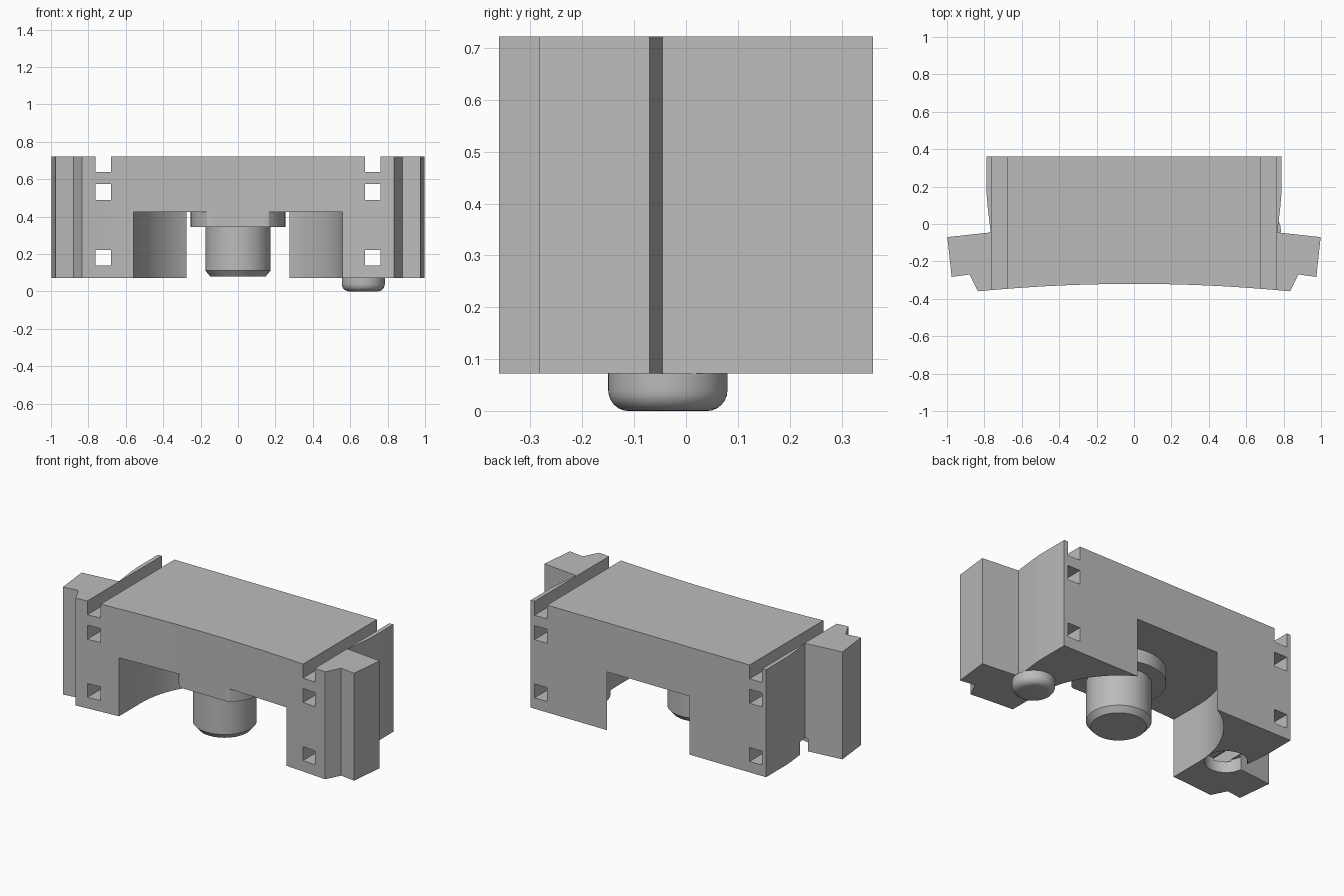
import bpy, bmesh, math
from math import cos, sin, pi, radians

cube = bpy.data.objects.get("Cube")
if cube:
    bpy.data.objects.remove(cube, do_unlink=True)

grey = bpy.data.materials.new("plain_grey")
grey.use_nodes = True
COLOUR = (0.5, 0.5, 0.5, 1)
grey.diffuse_color = COLOUR
grey.node_tree.nodes["Principled BSDF"].inputs["Base Color"].default_value = COLOUR

BOTTOM, TOP, BACK = 0.072, 0.722, 0.36
HUB_Y, PEG_X, PEG_Y = -0.127, 0.67, -0.035


def finish(name, bm):
    bmesh.ops.recalc_face_normals(bm, faces=bm.faces)
    mesh = bpy.data.meshes.new(name)
    bm.to_mesh(mesh)
    bm.free()
    mesh.materials.append(grey)
    obj = bpy.data.objects.new(name, mesh)
    bpy.context.collection.objects.link(obj)
    return obj


def prism(name, outline, z0, z1):
    """Extrude a plan outline between two heights."""
    bm = bmesh.new()
    face = bm.faces.new([bm.verts.new((x, y, z0)) for x, y in outline])
    top = bmesh.ops.extrude_face_region(bm, geom=[face])["geom"]
    verts = [v for v in top if isinstance(v, bmesh.types.BMVert)]
    bmesh.ops.translate(bm, verts=verts, vec=(0, 0, z1 - z0))
    return finish(name, bm)


def lathe(name, profile, cx, cy, sides=64):
    """Stack rings of (radius, height) and cap both ends."""
    bm = bmesh.new()
    rings = [[bm.verts.new((cx + r * cos(2 * pi * i / sides),
                            cy + r * sin(2 * pi * i / sides), z))
              for i in range(sides)] for r, z in profile]
    for low, high in zip(rings, rings[1:]):
        for i in range(sides):
            j = (i + 1) % sides
            bm.faces.new((low[i], low[j], high[j], high[i]))
    bm.faces.new(rings[0])
    bm.faces.new(rings[-1])
    return finish(name, bm)


def box(name, x0, x1, y0, y1, z0, z1):
    return prism(name, [(x0, y0), (x1, y0), (x1, y1), (x0, y1)], z0, z1)


def cut(target, cutter):
    """Subtract the cutter, bake the result and discard the cutter."""
    cutter.hide_render = True
    mod = target.modifiers.new("cut", 'BOOLEAN')
    mod.operation, mod.solver, mod.object = 'DIFFERENCE', 'EXACT', cutter
    graph = bpy.context.evaluated_depsgraph_get()
    mesh = bpy.data.meshes.new_from_object(target.evaluated_get(graph))
    target.modifiers.clear()
    target.data = mesh
    bpy.data.objects.remove(cutter, do_unlink=True)


def front_y(x):
    return -0.32 - 0.04 * (x / 0.835) ** 2


# Body outline: hollow front, stepped side ears, slightly waisted sides
side = [(0.88, -0.27), (0.975, -0.283), (0.998, -0.07), (0.766, -0.045),
        (0.774, 0.02), (0.782, 0.09), (0.788, 0.16), (0.788, BACK)]
front = [(x, front_y(x)) for x in (0.835 * i / 16 for i in range(-16, 17))]
body = prism("body", front + side + [(-x, y) for x, y in reversed(side)], BOTTOM, TOP)

# Round-backed arch under the body, open to the front
ARCH = 0.56
arch = [(ARCH * cos(pi * i / 64), HUB_Y + ARCH * sin(pi * i / 64)) for i in range(65)]
cut(body, prism("arch_cutter", arch + [(-ARCH, -0.6), (ARCH, -0.6)], -0.2, 0.425))

# Square tunnels and open top grooves on both sides
for s in (-1, 1):
    xs = sorted((s * 0.678, s * 0.762))
    for z0, z1 in ((0.138, 0.222), (0.49, 0.575), (0.638, 0.9)):
        cut(body, box("tunnel_cutter", *xs, -0.6, 0.6, z0, z1))

# Round socket beneath the right block
cut(body, lathe("socket_cutter", [(0.115, -0.1), (0.115, 0.15)], -PEG_X, PEG_Y))

# Hub plate trimmed flush with the front face
plate = []
for i in range(96):
    x, y = 0.253 * cos(pi * i / 48), HUB_Y + 0.253 * sin(pi * i / 48)
    plate.append((x, max(y, front_y(x))))
hub = prism("hub_plate", plate, 0.345, 0.43)

# Chamfered knob hanging from the hub
knob = lathe("knob", [(0.148, 0.08), (0.175, 0.112), (0.175, 0.35)], 0, HUB_Y)

# Peg with a rounded lower rim beneath the left block
ROUND = 0.04
rim = [(0.115 - ROUND + ROUND * sin(radians(a)), ROUND - ROUND * cos(radians(a)))
       for a in range(0, 91, 15)]
peg = lathe("locating_peg", rim + [(0.115, BOTTOM)], PEG_X, PEG_Y)

# Smooth curved walls while keeping edges crisp
bpy.ops.object.select_all(action='DESELECT')
for obj in (body, hub, knob, peg):
    obj.select_set(True)
bpy.context.view_layer.objects.active = body
bpy.ops.object.shade_smooth_by_angle(angle=radians(20))
